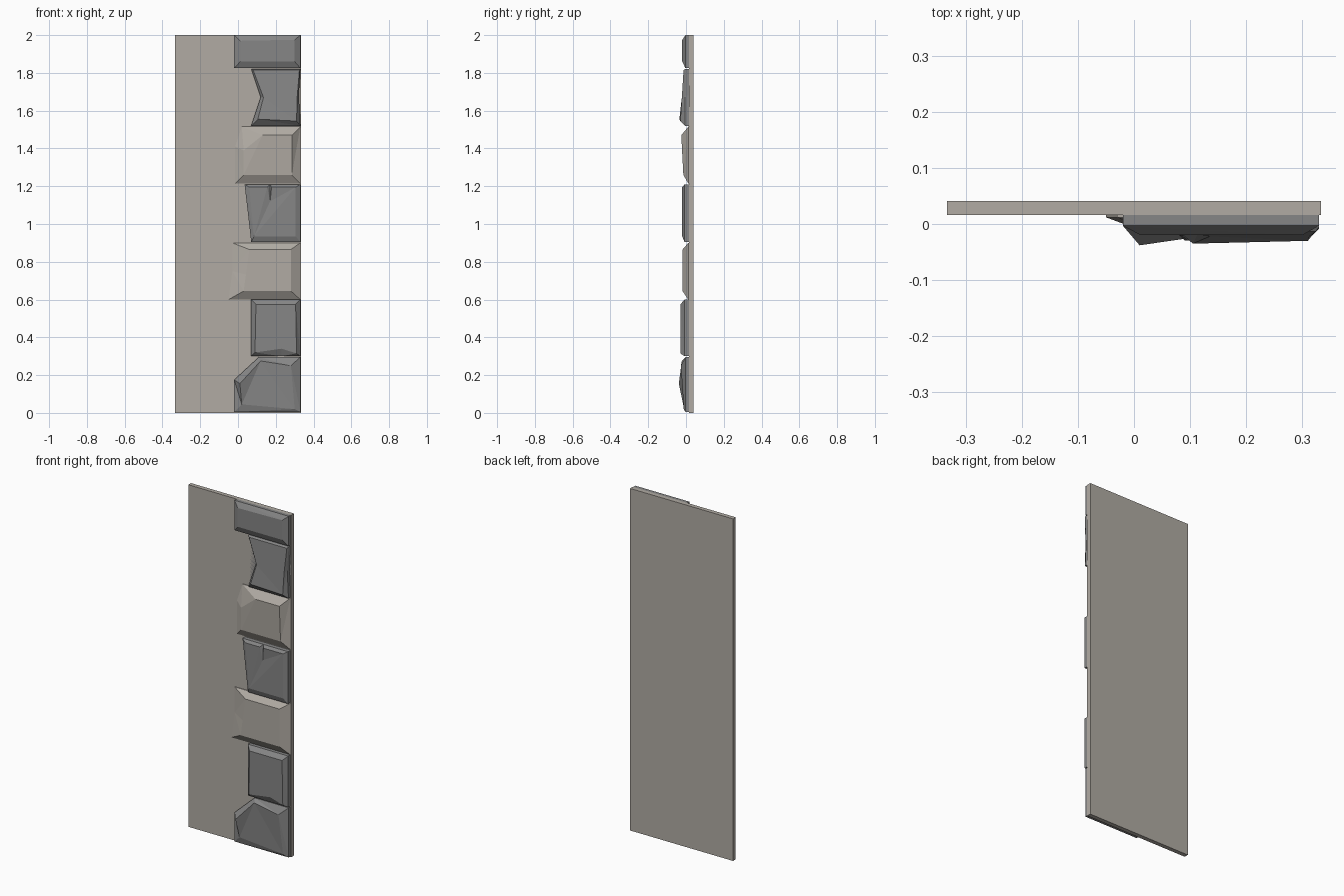
import bpy, bmesh


def material(name, rgb):
    m = bpy.data.materials.new(name)
    m.diffuse_color = (*rgb, 1)
    return m


LIGHT = material("warm_light_stone", (0.44, 0.41, 0.37))
DARK = material("dark_grey_stone", (0.24, 0.24, 0.24))
BACK = 0.016   # plane where stones meet the wall panel


def finish(bm, name, mat):
    bmesh.ops.recalc_face_normals(bm, faces=bm.faces)
    me = bpy.data.meshes.new(name)
    bm.to_mesh(me)
    bm.free()
    me.materials.append(mat)
    bpy.context.collection.objects.link(bpy.data.objects.new(name, me))


def stone(name, mat, rim_y, outline, front):
    """Outline (x, z) on the wall, short straight side to rim_y, bevel to front (x, z, y)."""
    bm = bmesh.new()
    rings = [[bm.verts.new((x, y, z)) for x, z in outline] for y in (BACK, rim_y)]
    rings.append([bm.verts.new((x, y, z)) for x, z, y in front])
    n = len(outline)
    for a, b in zip(rings, rings[1:]):
        for i in range(n):
            j = (i + 1) % n
            bm.faces.new((a[i], a[j], b[j], b[i]))
    bm.faces.new(rings[0][::-1])
    bm.faces.new(rings[-1])
    bmesh.ops.triangulate(bm, faces=bm.faces[:])
    finish(bm, name, mat)


def flat(y, *pts):
    return [(x, z, y) for x, z in pts]


# Wall panel
bm = bmesh.new()
bmesh.ops.create_cube(bm, size=1)
for v in bm.verts:
    v.co = (v.co.x * 0.666, 0.0285 + v.co.y * 0.025, v.co.z * 2 + 1)
finish(bm, "wall_panel", LIGHT)

# Corner stones, bottom to top
stone("stone_bottom", DARK, -0.003,
      [(-.02, .005), (.33, .005), (.33, .295), (.11, .295), (-.02, .175)],
      [(.02, .045, -.015), (.30, .02, -.012), (.28, .25, -.027),
       (.12, .275, -.022), (.01, .155, -.038)])

stone("stone_second", DARK, -0.008,
      [(.07, .3), (.23, .3), (.33, .3), (.33, .6), (.07, .6)],
      flat(-.029, (.09, .32), (.23, .34), (.31, .315), (.305, .575), (.095, .575)))

stone("stone_third", LIGHT, 0.012,
      [(-.05, .6), (.33, .6), (.33, .9), (-.03, .9), (-.03, .75)],
      flat(-.018, (.03, .645), (.28, .645), (.28, .865), (.06, .865), (.05, .73)))

# Stone with a crack in its top edge
stone("stone_fourth", DARK, -0.008,
      [(.07, .905), (.33, .905), (.33, 1.21), (.18, 1.21), (.17, 1.21),
       (.155, 1.21), (.035, 1.21)],
      [(.085, .935, -.02), (.305, .935, -.02), (.305, 1.195, -.02), (.178, 1.195, -.02),
       (.17, 1.12, -.014), (.155, 1.195, -.02), (.06, 1.195, -.02)])

stone("stone_fifth", LIGHT, 0.012,
      [(-.015, 1.215), (.33, 1.215), (.33, 1.515), (.02, 1.515), (-.015, 1.41)],
      [(.03, 1.26, -.014), (.285, 1.26, -.014), (.285, 1.47, -.025),
       (.13, 1.47, -.025), (.03, 1.39, -.015)])

# Stone pinched at the waist
stone("stone_sixth", DARK, -0.005,
      [(.07, 1.52), (.33, 1.52), (.322, 1.68), (.33, 1.82), (.07, 1.82), (.12, 1.67)],
      [(.105, 1.555, -.035), (.31, 1.545, -.03), (.313, 1.67, -.022),
       (.325, 1.815, -.013), (.08, 1.815, -.013), (.135, 1.67, -.022)])

stone("stone_top", DARK, -0.003,
      [(-.02, 1.825), (.33, 1.825), (.33, 2), (-.02, 2)],
      flat(-.02, (.012, 1.86), (.30, 1.86), (.30, 1.975), (.012, 1.97)))
